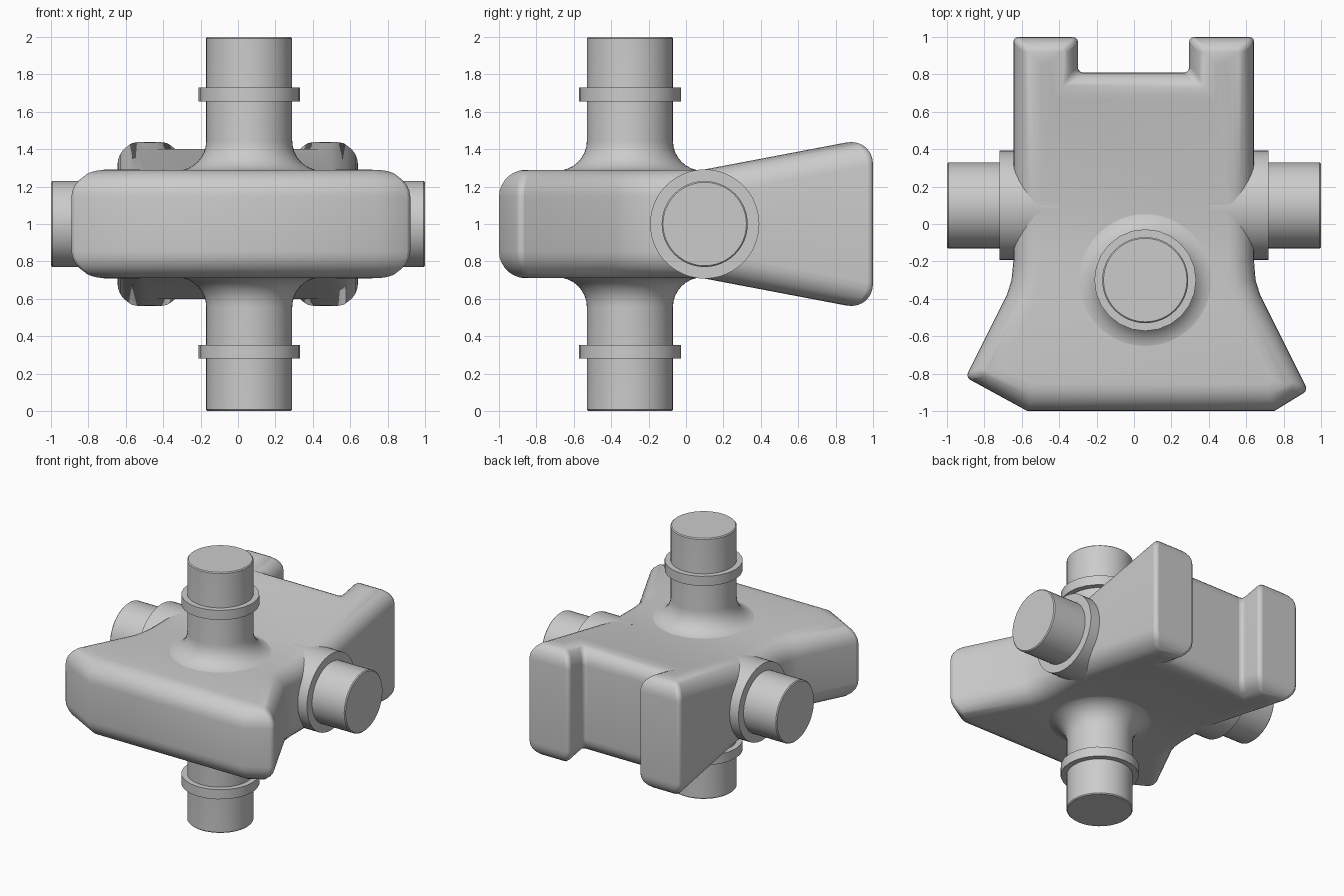
import bpy, bmesh, math
from mathutils import Matrix

if "Cube" in bpy.data.objects:
    bpy.data.objects.remove(bpy.data.objects["Cube"])


def finish(name, bm, matrix=None):
    bmesh.ops.recalc_face_normals(bm, faces=bm.faces)
    if matrix:
        bm.transform(matrix)
        bmesh.ops.recalc_face_normals(bm, faces=bm.faces)
    me = bpy.data.meshes.new(name)
    bm.to_mesh(me)
    bm.free()
    ob = bpy.data.objects.new(name, me)
    bpy.context.collection.objects.link(ob)
    return ob


def smooth(ob, deg=35):
    bpy.ops.object.select_all(action='DESELECT')
    ob.select_set(True)
    bpy.context.view_layer.objects.active = ob
    bpy.ops.object.shade_smooth_by_angle(angle=math.radians(deg))


def lathe(name, profile, matrix, n=48, deg=35):
    """Closed turned solid: profile is (radius, height), capped at both ends."""
    bm = bmesh.new()
    rings = [[bm.verts.new((r * math.cos(2 * math.pi * i / n),
                            r * math.sin(2 * math.pi * i / n), h))
              for i in range(n)] for r, h in profile]
    for a, b in zip(rings, rings[1:]):
        for i in range(n):
            j = (i + 1) % n
            bm.faces.new((a[i], a[j], b[j], b[i]))
    bm.faces.new(rings[0])
    bm.faces.new(rings[-1])
    ob = finish(name, bm, matrix)
    smooth(ob, deg)
    return ob


# Body: plan outline extruded, with the rear flaring up and down
outline = [(-0.57, -1), (0.75, -1), (0.93, -0.89), (0.675, -0.38),
           (0.65, -0.30), (0.642, -0.2), (0.642, 1), (0.295, 1), (0.295, 0.81),
           (-0.30, 0.81), (-0.30, 1), (-0.645, 1), (-0.645, -0.2),
           (-0.655, -0.30), (-0.68, -0.38), (-0.90, -0.82)]
bm = bmesh.new()
base = bm.faces.new([bm.verts.new((x, y, 0.71)) for x, y in outline])
ext = bmesh.ops.extrude_face_region(bm, geom=[base])
for v in ext['geom']:
    if isinstance(v, bmesh.types.BMVert):
        v.co.z = 1.29
bmesh.ops.bisect_plane(bm, geom=bm.verts[:] + bm.edges[:] + bm.faces[:],
                       plane_co=(0, 0.09, 0), plane_no=(0, 1, 0))
for v in bm.verts:
    flare = max(0, v.co.y - 0.09) * 0.19
    v.co.z += math.copysign(flare, v.co.z - 1)
bmesh.ops.recalc_face_normals(bm, faces=bm.faces)
rim = [e for e in bm.edges
       if (e.verts[0].co.z - 1) * (e.verts[1].co.z - 1) > 0
       and e.calc_face_angle(0) > math.radians(40)]
bmesh.ops.bevel(bm, geom=rim, offset=0.145, offset_type='OFFSET', segments=7,
                profile=0.5, affect='EDGES', clamp_overlap=False)
body = finish("body", bm)
bev = body.modifiers.new("corner_round", 'BEVEL')
bev.width = 0.025
bev.segments = 3
bev.limit_method = 'ANGLE'
bev.angle_limit = math.radians(50)
smooth(body, 40)

# Upright post through the body, with curved flares where it meets it
post_at = Matrix.Translation((0.06, -0.30, 1))
arc = [(0.39 - 0.16 * math.sin(math.pi / 2 * t / 8),
        0.285 + 0.16 * (1 - math.cos(math.pi / 2 * t / 8))) for t in range(9)]
half = [(0.39, 0.2)] + arc + [(0.23, 0.993), (0.223, 1.0)]
lathe("post", [(r, -h) for r, h in reversed(half)] + half, post_at)

# Rings on the post
for name, z in (("upper_ring", 0.693), ("lower_ring", -0.683)):
    lathe(name, [(0.272, z - 0.037), (0.272, z + 0.037)], post_at, n=24)

# Side trunnions: a broad shoulder and a narrower stub on each side
for name, ang in (("right_trunnion", 90), ("left_trunnion", -90)):
    m = Matrix.Translation((0, 0.1, 1)) @ Matrix.Rotation(math.radians(ang), 4, 'Y')
    lathe(name, [(0.292, 0.40), (0.292, 0.72), (0.23, 0.72),
                 (0.23, 0.993), (0.223, 1.0)], m)
